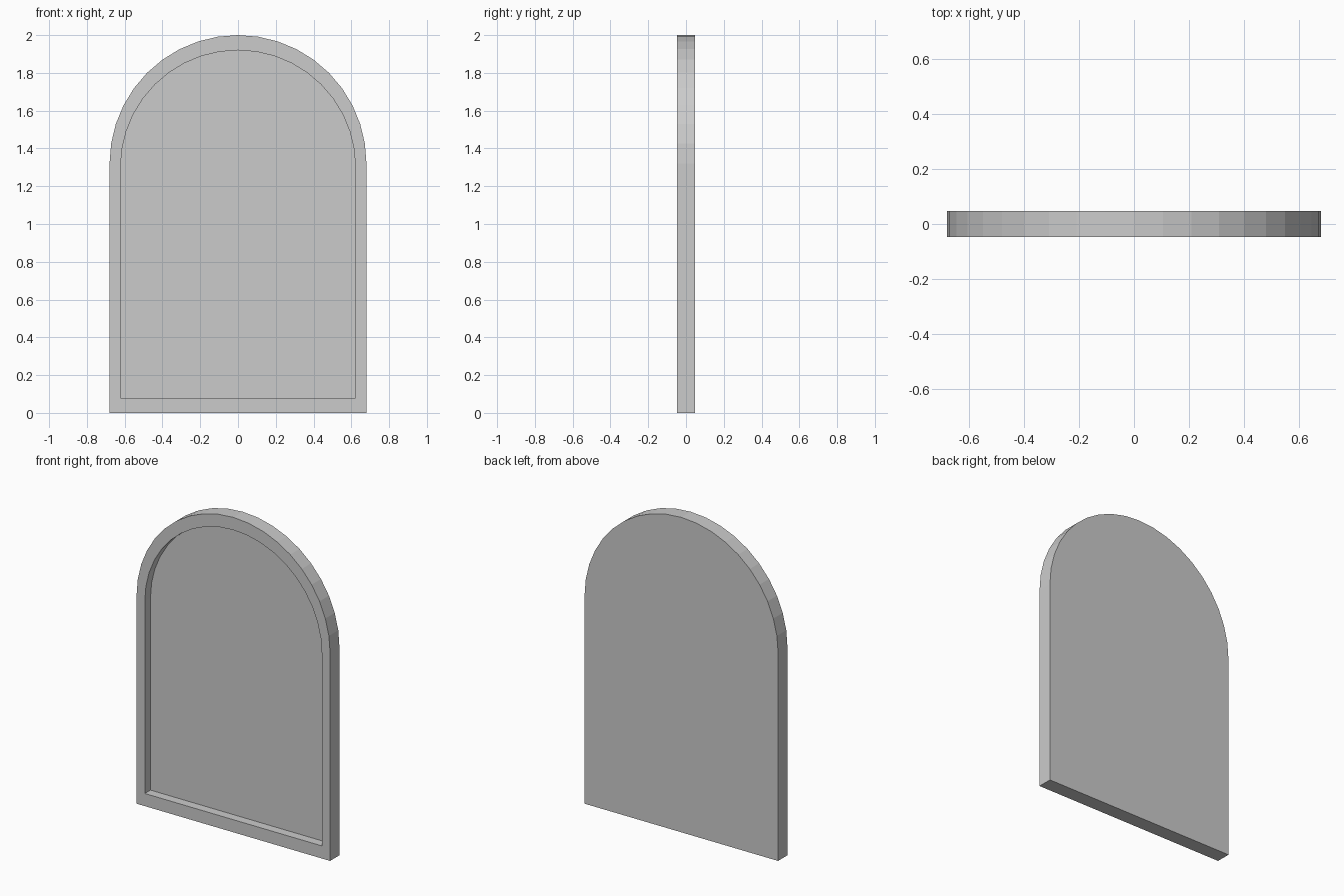
import bpy, bmesh, math

if "Cube" in bpy.data.objects:
    bpy.data.objects.remove(bpy.data.objects["Cube"])

SEGS = 20          # facets in the half-round head
FRONT, BACK = -0.047, 0.047
RECESS = 0.010     # y of the sunken panel face


def arch(bm, half, bottom, spring, rise, y):
    """Ring of vertices: two bottom corners plus a half-round head."""
    pts = [(-half, bottom), (half, bottom)]
    for i in range(SEGS + 1):
        a = math.pi * i / SEGS
        pts.append((half * math.cos(a), spring + rise * math.sin(a)))
    return [bm.verts.new((x, y, z)) for x, z in pts]


def bridge(bm, a, b):
    n = len(a)
    for i in range(n):
        j = (i + 1) % n
        bm.faces.new((a[i], a[j], b[j], b[i]))


bm = bmesh.new()
outer = (0.68, 0.0, 1.32, 0.68)
inner = (0.622, 0.08, 1.30, 0.62)

# Solid arched slab with a raised rim and a sunken front panel
back = arch(bm, *outer, BACK)
front = arch(bm, *outer, FRONT)
lip = arch(bm, *inner, FRONT)
floor = arch(bm, *inner, RECESS)
bm.faces.new(back)
bridge(bm, back, front)
bridge(bm, front, lip)
bridge(bm, lip, floor)
bm.faces.new(floor)
bmesh.ops.recalc_face_normals(bm, faces=bm.faces)

mesh = bpy.data.meshes.new("arched_panel")
bm.to_mesh(mesh)
bm.free()
obj = bpy.data.objects.new("arched_panel", mesh)
bpy.context.collection.objects.link(obj)
